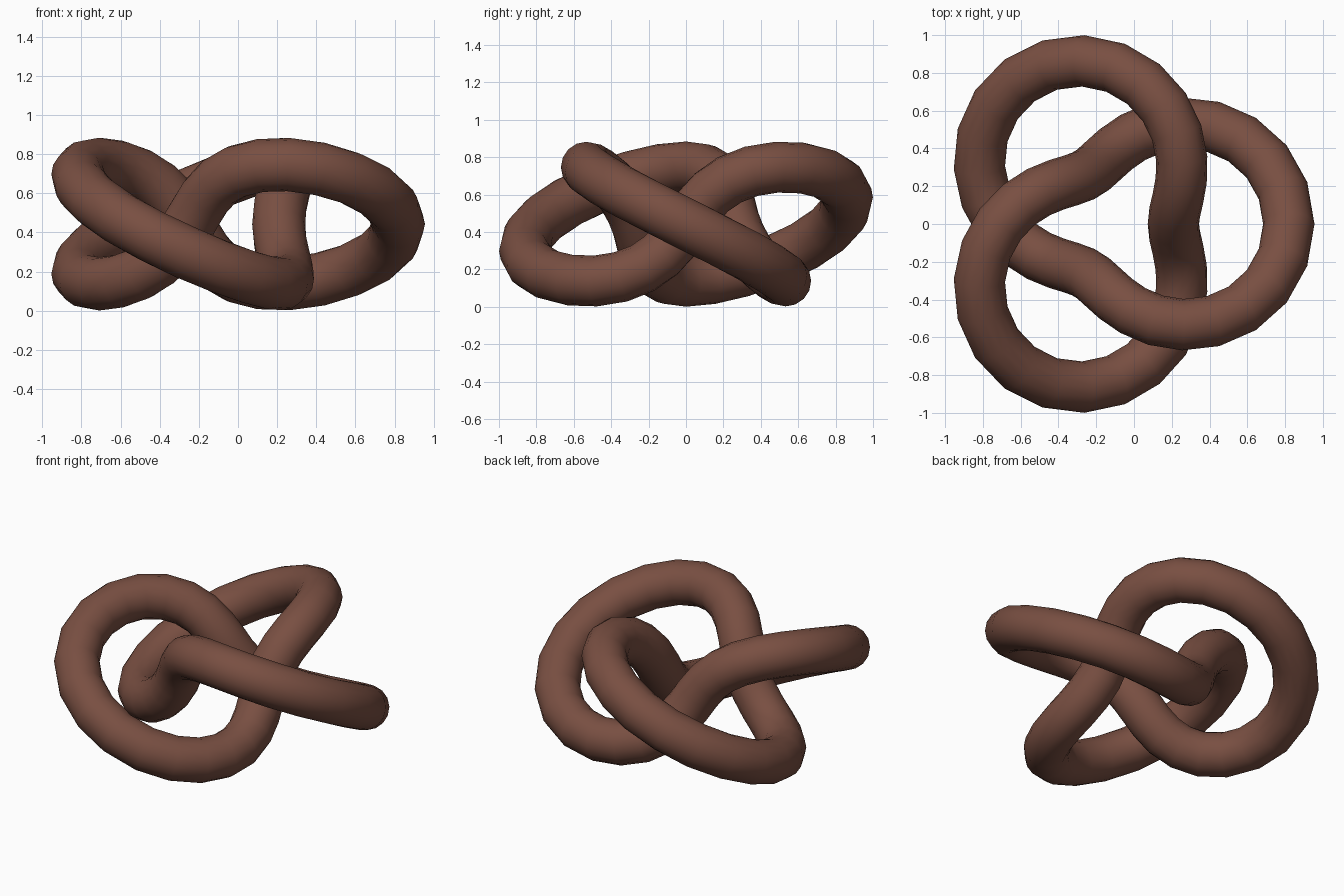
import bpy, bmesh, math
from mathutils import Vector

if "Cube" in bpy.data.objects:
    bpy.data.objects.remove(bpy.data.objects["Cube"])

SEG, RING = 64, 16            # steps along the knot, sides of the tube
S, R = 0.3055, 0.136          # knot scale, tube radius
CENTRE = Vector((-0.097, 0, 0.4425))


def knot(t):
    """Trefoil wound on a torus."""
    rad = 2 + math.cos(3 * t)
    return CENTRE + S * Vector((rad * math.cos(2 * t), rad * math.sin(2 * t), -math.sin(3 * t)))


# Closed tube swept along the knot
bm = bmesh.new()
rings = []
for i in range(SEG):
    t = 2 * math.pi * i / SEG
    tangent = (knot(t + 1e-3) - knot(t - 1e-3)).normalized()
    side = Vector((0, 0, 1)).cross(tangent).normalized()
    up = tangent.cross(side)
    rings.append([bm.verts.new(knot(t) + R * (side * math.cos(a) + up * math.sin(a)))
                  for a in (2 * math.pi * j / RING for j in range(RING))])
for i in range(SEG):
    a, b = rings[i], rings[(i + 1) % SEG]
    for j in range(RING):
        k = (j + 1) % RING
        bm.faces.new((a[j], a[k], b[k], b[j])).smooth = True
bmesh.ops.recalc_face_normals(bm, faces=bm.faces)

mesh = bpy.data.meshes.new("knot_tube")
bm.to_mesh(mesh)
bm.free()

# Single flat brown
brown = bpy.data.materials.new("brown")
brown.diffuse_color = (0.19, 0.078, 0.054, 1)
brown.use_nodes = True
brown.node_tree.nodes["Principled BSDF"].inputs["Base Color"].default_value = brown.diffuse_color
mesh.materials.append(brown)
bpy.context.collection.objects.link(bpy.data.objects.new("knot_tube", mesh))
